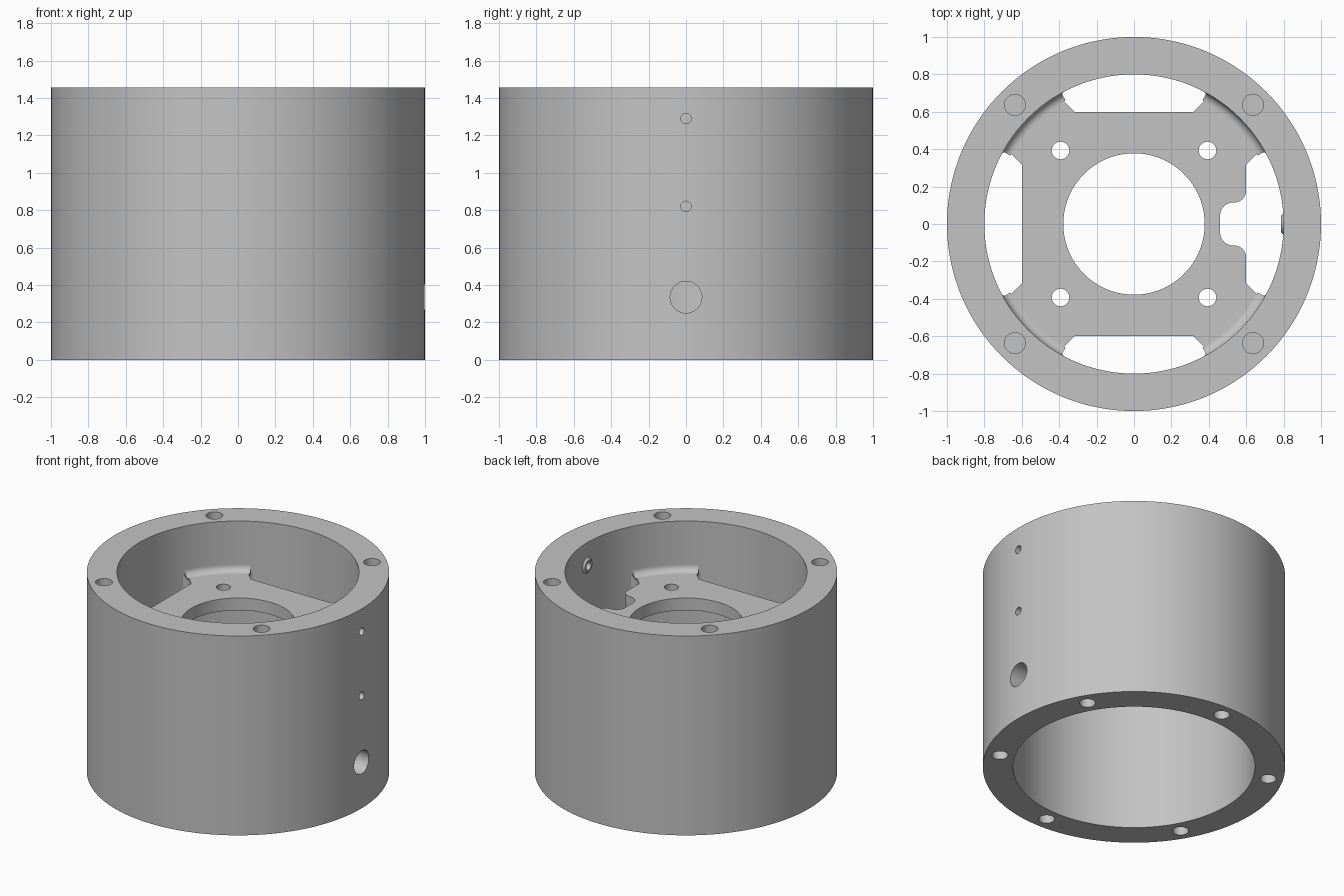
import bpy
import bmesh
from math import sin, cos, pi, radians
from mathutils import Matrix, Vector

cube = bpy.data.objects.get("Cube")
if cube:
    bpy.data.objects.remove(cube, do_unlink=True)

HEIGHT, OUTER, BORE, BOLT_R = 1.455, 1.0, 0.8, 0.9
PLATE_TOP, PLATE_THICK = 1.09, 0.09
PORTS = [(1.29, 0.028), (0.82, 0.028), (0.335, 0.085)]   # height, radius

grey = bpy.data.materials.new("plain grey")
grey.use_nodes = True
grey.diffuse_color = (0.55, 0.55, 0.55, 1)
grey.node_tree.nodes["Principled BSDF"].inputs["Base Color"].default_value = grey.diffuse_color


def make_object(name, bm):
    bmesh.ops.recalc_face_normals(bm, faces=bm.faces)
    mesh = bpy.data.meshes.new(name)
    bm.to_mesh(mesh)
    bm.free()
    mesh.materials.append(grey)
    obj = bpy.data.objects.new(name, mesh)
    bpy.context.collection.objects.link(obj)
    return obj


def add_rod(bm, centre, radius, depth, axis="Z", radius2=None, segments=32):
    turn = Matrix.Rotation(pi / 2, 4, "Y") if axis == "X" else Matrix()
    bmesh.ops.create_cone(bm, cap_ends=True, segments=segments, radius1=radius,
                          radius2=radius if radius2 is None else radius2, depth=depth,
                          matrix=Matrix.Translation(centre) @ turn)


def revolve(bm, profile, start, end, steps):
    """Sweep a closed (radius, z) profile about z; a full turn closes itself."""
    full = end - start >= 360
    rings = []
    for i in range(steps if full else steps + 1):
        a = radians(start + (end - start) * i / steps)
        rings.append([bm.verts.new((r * cos(a), r * sin(a), z)) for r, z in profile])
    n = len(profile)
    for i in range(steps):
        a, b = rings[i], rings[(i + 1) % len(rings)]
        for j in range(n):
            k = (j + 1) % n
            bm.faces.new((a[j], b[j], b[k], a[k]))
    if not full:
        bm.faces.new(rings[0])
        bm.faces.new(rings[-1])


def cut(obj, bm):
    cutter = make_object("cutter", bm)
    cutter.hide_render = True
    mod = obj.modifiers.new("holes", "BOOLEAN")
    mod.operation, mod.solver, mod.object = "DIFFERENCE", "EXACT", cutter
    bpy.context.view_layer.objects.active = obj
    bpy.ops.object.modifier_apply(modifier=mod.name)
    bpy.data.objects.remove(cutter, do_unlink=True)


def smooth(obj):
    bpy.ops.object.select_all(action="DESELECT")
    obj.select_set(True)
    bpy.context.view_layer.objects.active = obj
    bpy.ops.object.shade_smooth_by_angle(angle=radians(30))


def arc(cx, cy, r, a0, a1, steps=8):
    return [(cx + r * cos(radians(a0 + (a1 - a0) * i / steps)),
             cy + r * sin(radians(a0 + (a1 - a0) * i / steps))) for i in range(steps + 1)]


# Outer tube with blind bolt holes in both rims and ports through one side
bm = bmesh.new()
revolve(bm, [(BORE, 0), (OUTER, 0), (OUTER, HEIGHT), (BORE, HEIGHT)], 0, 360, 144)
housing = make_object("housing_tube", bm)
bm = bmesh.new()
for z, count, offset, radius in ((HEIGHT, 4, 45, 0.056), (0, 6, 30, 0.053)):
    for i in range(count):
        a = radians(offset + 360 * i / count)
        add_rod(bm, (BOLT_R * cos(a), BOLT_R * sin(a), z), radius, 0.6)
for z, radius in PORTS:
    add_rod(bm, (0.9, 0, z), radius, 0.5, "X")
cut(housing, bm)
smooth(housing)

# Mounting plate: square with four flared ears and a cable notch on one side
half_ear = [(0.6, 0.317), (0.655, 0.372), (0.668, 0.382), (0.685, 0.386),
            (0.699, 0.382), (0.708, 0.373)]
wall = arc(0, 0, 0.815, 28, 62, 16)
corner = half_ear + wall + [(y, x) for x, y in reversed(half_ear)]
outline = []
for i in range(4):
    turn = Matrix.Rotation(i * pi / 2, 2)
    outline += [turn @ Vector(p) for p in corner]
half_notch = arc(0.535, 0.18, 0.065, 0, -90) + arc(0.53, 0.045, 0.07, 90, 180)
outline += [Vector((x, -y)) for x, y in half_notch]
outline += [Vector(p) for p in reversed(half_notch)]

bm = bmesh.new()
base = bm.faces.new([bm.verts.new((p.x, p.y, PLATE_TOP - PLATE_THICK)) for p in outline])
top = bmesh.ops.extrude_face_region(bm, geom=[base])["geom"]
bmesh.ops.translate(bm, vec=(0, 0, PLATE_THICK),
                    verts=[v for v in top if isinstance(v, bmesh.types.BMVert)])
plate = make_object("mounting_plate", bm)
bm = bmesh.new()
add_rod(bm, (0, 0, PLATE_TOP), 0.378, 0.5, segments=96)
for x in (-0.393, 0.393):
    for y in (-0.393, 0.393):
        add_rod(bm, (x, y, PLATE_TOP), 0.047, 0.5)
cut(plate, bm)
smooth(plate)

# Rounded fillets where the ears meet the bore
fillet = 0.045
profile = [(BORE + 0.01, PLATE_TOP - 0.01), (BORE - fillet, PLATE_TOP - 0.01)]
profile += arc(BORE - fillet, PLATE_TOP + fillet, fillet, -90, 0)
profile += [(BORE + 0.01, PLATE_TOP + fillet)]
for i in range(4):
    bm = bmesh.new()
    revolve(bm, profile, 29 + 90 * i, 61 + 90 * i, 16)
    smooth(make_object("ear_fillet_%d" % (i + 1), bm))

# Chamfered bosses inside the bore around the two small ports
for name, (z, radius) in zip(("upper_port_boss", "lower_port_boss"), PORTS):
    bm = bmesh.new()
    add_rod(bm, (0.7975, 0, z), 0.042, 0.025, "X", radius2=0.067)
    boss = make_object(name, bm)
    bm = bmesh.new()
    add_rod(bm, (0.8, 0, z), radius, 0.2, "X")
    cut(boss, bm)
    smooth(boss)
